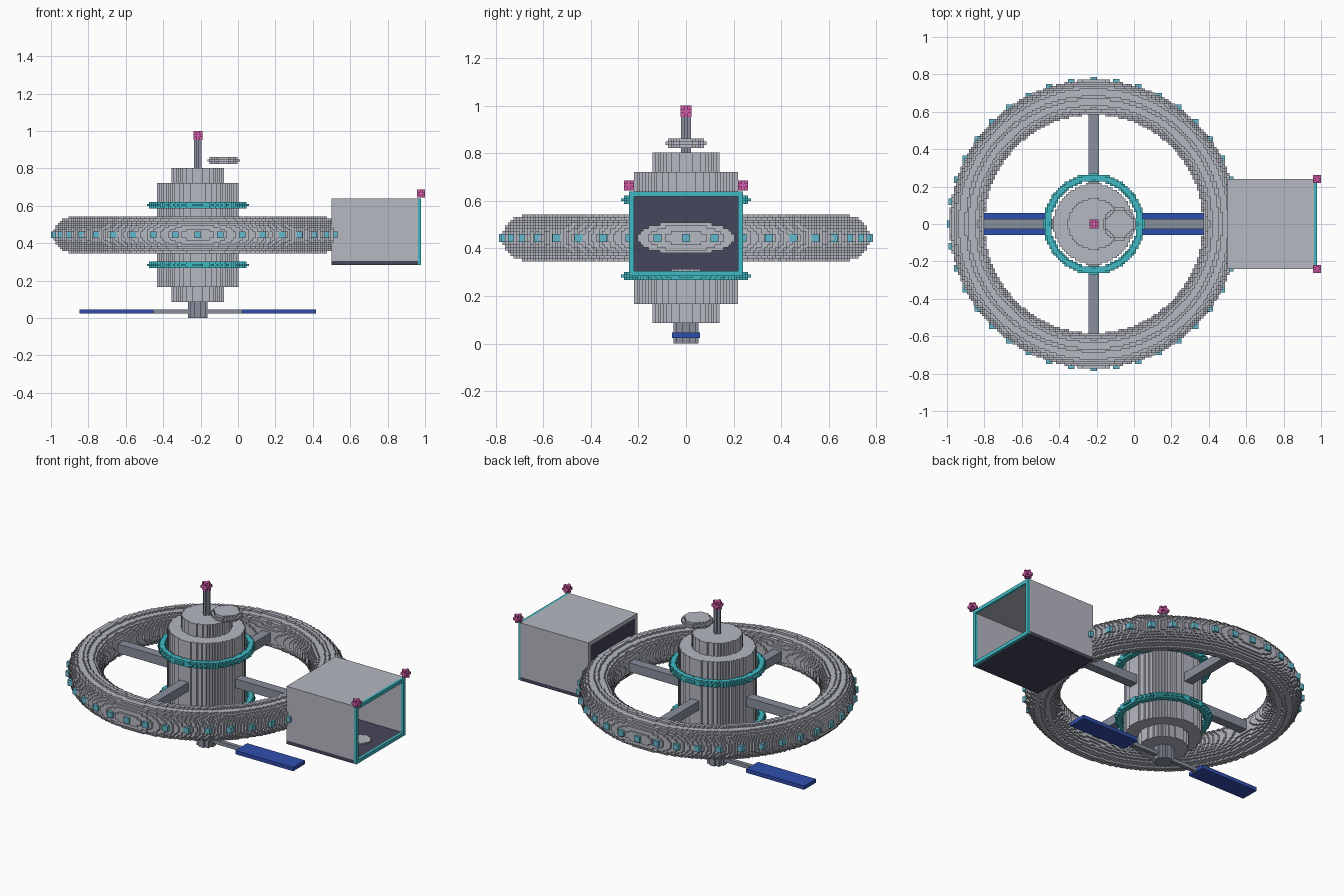
import bpy, bmesh, math
from mathutils import Vector

cube = bpy.data.objects.get("Cube")
if cube:
    bpy.data.objects.remove(cube, do_unlink=True)

V = 0.0116            # block size
CX, CZ = -0.215, 0.444  # station axis and ring height


def material(name, rgb):
    lin = [(c / 255 / 12.92) if c < 11 else ((c / 255 + 0.055) / 1.055) ** 2.4 for c in rgb]
    m = bpy.data.materials.new(name)
    m.use_nodes = True
    m.diffuse_color = (*lin, 1)
    m.node_tree.nodes["Principled BSDF"].inputs["Base Color"].default_value = (*lin, 1)
    return m


HULL = material("hull grey", (182, 184, 194))
STRUT = material("strut grey", (136, 143, 157))
DARK = material("dark deck", (70, 70, 93))
TEAL = material("teal trim", (64, 186, 196))
LIGHT = material("window blue", (100, 184, 204))
BLUE = material("solar blue", (48, 78, 175))
PINK = material("beacon pink", (208, 92, 168))


def finish(name, bm, mat):
    bmesh.ops.recalc_face_normals(bm, faces=bm.faces)
    mesh = bpy.data.meshes.new(name)
    bm.to_mesh(mesh)
    bm.free()
    mesh.materials.append(mat)
    ob = bpy.data.objects.new(name, mesh)
    bpy.context.collection.objects.link(ob)
    return ob


def boxes(name, mat, *spans):
    """Boxes given as (x0, x1, y0, y1, z0, z1), joined in one object."""
    bm = bmesh.new()
    for x0, x1, y0, y1, z0, z1 in spans:
        vs = bmesh.ops.create_cube(bm, size=1)["verts"]
        for v in vs:
            v.co = Vector(((x0 + x1) / 2 + v.co.x * (x1 - x0),
                           (y0 + y1) / 2 + v.co.y * (y1 - y0),
                           (z0 + z1) / 2 + v.co.z * (z1 - z0)))
    return finish(name, bm, mat)


def blocks(name, mat, inside, n, nk, centre, cell):
    """Stepped solid: the outer skin of all grid cells that pass inside(i, j, k)."""
    cells = {(i, j, k) for i in range(-n, n + 1) for j in range(-n, n + 1)
             for k in range(-nk, nk + 1) if inside(i, j, k)}
    bm, verts = bmesh.new(), {}

    def vert(p):
        if p not in verts:
            verts[p] = bm.verts.new([c + (q - 0.5) * s for c, q, s in zip(centre, p, cell)])
        return verts[p]

    for c in cells:
        for axis in range(3):
            u, w = (axis + 1) % 3, (axis + 2) % 3
            for side in (0, 1):
                near = list(c)
                near[axis] += 2 * side - 1
                if tuple(near) in cells:
                    continue
                quad = []
                for a, b in ((0, 0), (1, 0), (1, 1), (0, 1)):
                    p = list(c)
                    p[axis] += side
                    p[u] += a
                    p[w] += b
                    quad.append(vert(tuple(p)))
                bm.faces.new(quad if side else quad[::-1])
    mesh = bpy.data.meshes.new(name)
    bm.to_mesh(mesh)
    bm.free()
    mesh.materials.append(mat)
    ob = bpy.data.objects.new(name, mesh)
    bpy.context.collection.objects.link(ob)
    return ob


def drum(name, mat, r, z0, z1, x=CX):
    n = max(1, round(r / V - 0.5))
    s = r / (n + 0.5)
    return blocks(name, mat, lambda i, j, k: i * i + j * j <= (n + 0.3) ** 2,
                  n, 0, (x, 0, (z0 + z1) / 2), (s, s, z1 - z0))


def hoop(name, mat, R, r, z):
    n = int(R + r) + 1
    return blocks(name, mat,
                  lambda i, j, k: (math.hypot(i, j) - R) ** 2 + k * k <= r * r,
                  n, int(r) + 1, (CX, 0, z), (V, V, V))


def beacon(name, x, y, z, r):
    s = 2 * r / 3
    blocks(name, PINK, lambda i, j, k: abs(i) + abs(j) + abs(k) <= 2, 1, 1, (x, y, z), (s, s, s))


# Central hub, stacked drums
drum("docking_stem", STRUT, 0.053, 0.0, 0.086)
drum("lower_hub", HULL, 0.14, 0.086, 0.166)
drum("main_hub", HULL, 0.218, 0.166, 0.722)
drum("upper_hub", HULL, 0.14, 0.722, 0.802)
drum("antenna_mast", STRUT, 0.021, 0.802, 0.965)
beacon("mast_beacon", CX, 0, 0.976, 0.024)

# Dish
blocks("dish", HULL, lambda i, j, k: math.hypot(i, j) <= (6.4 if k else 7.4),
       7, 1, (-0.077, 0, 0.842), (V, V, 0.0133))

# Habitat ring and hub collars
hoop("habitat_ring", HULL, 58.4, 8.05, CZ)
hoop("upper_collar", TEAL, 21.4, 1.72, CZ + 0.16)
hoop("lower_collar", TEAL, 21.4, 1.72, CZ - 0.16)

# Ring windows
h = 1.5 * V
spots = [(CX + 0.7676 * math.cos(a), 0.7676 * math.sin(a))
         for a in (math.tau * i / 40 for i in range(40))]
boxes("ring_windows", LIGHT, *[(x - h, x + h, y - h, y + h, CZ - h, CZ + h) for x, y in spots])

# Spokes
w = 0.028
boxes("spokes", STRUT,
      *[(CX + min(s * 0.2, s * 0.61), CX + max(s * 0.2, s * 0.61), -w, w, CZ - w, CZ + w)
        for s in (-1, 1)],
      *[(CX - w, CX + w, min(s * 0.2, s * 0.61), max(s * 0.2, s * 0.61), CZ - w, CZ + w)
        for s in (-1, 1)])

# Solar wings under the hub
for side, s in (("right", -1), ("left", 1)):
    a, b, c = CX + s * 0.04, CX + s * 0.237, CX + s * 0.633
    boxes(side + "_wing_arm", STRUT, (min(a, b), max(a, b), -0.012, 0.012, 0.023, 0.046))
    boxes(side + "_solar_panel", BLUE, (min(b, c), max(b, c), -0.058, 0.058, 0.023, 0.046))

# Hangar, open on its outer end
X0, X1, XR, Y, Z0, Z1, T = 0.50, 0.963, 0.978, 0.24, 0.284, 0.64, 0.022
boxes("hangar_floor", DARK, (X0, X1, -Y, Y, Z0, Z0 + T))
boxes("hangar_back_wall", DARK, (X0, X0 + T, -Y + T, Y - T, Z0 + T, Z1 - T))
boxes("hangar_roof", HULL, (X0, X1, -Y, Y, Z1 - T, Z1))
boxes("hangar_sides", HULL, (X0, X1, -Y, -Y + T, Z0 + T, Z1 - T),
      (X0, X1, Y - T, Y, Z0 + T, Z1 - T))
boxes("hangar_rim", TEAL, (X1, XR, -Y, Y, Z0, Z0 + T), (X1, XR, -Y, Y, Z1 - T, Z1),
      (X1, XR, -Y, -Y + T, Z0 + T, Z1 - T), (X1, XR, Y - T, Y, Z0 + T, Z1 - T))
drum("landing_pad", HULL, 0.06, Z0 + T, Z0 + T + 0.008, x=0.84)
for side, y in (("right", -Y), ("left", Y)):
    beacon(side + "_hangar_beacon", 0.979, y, 0.665, 0.021)
